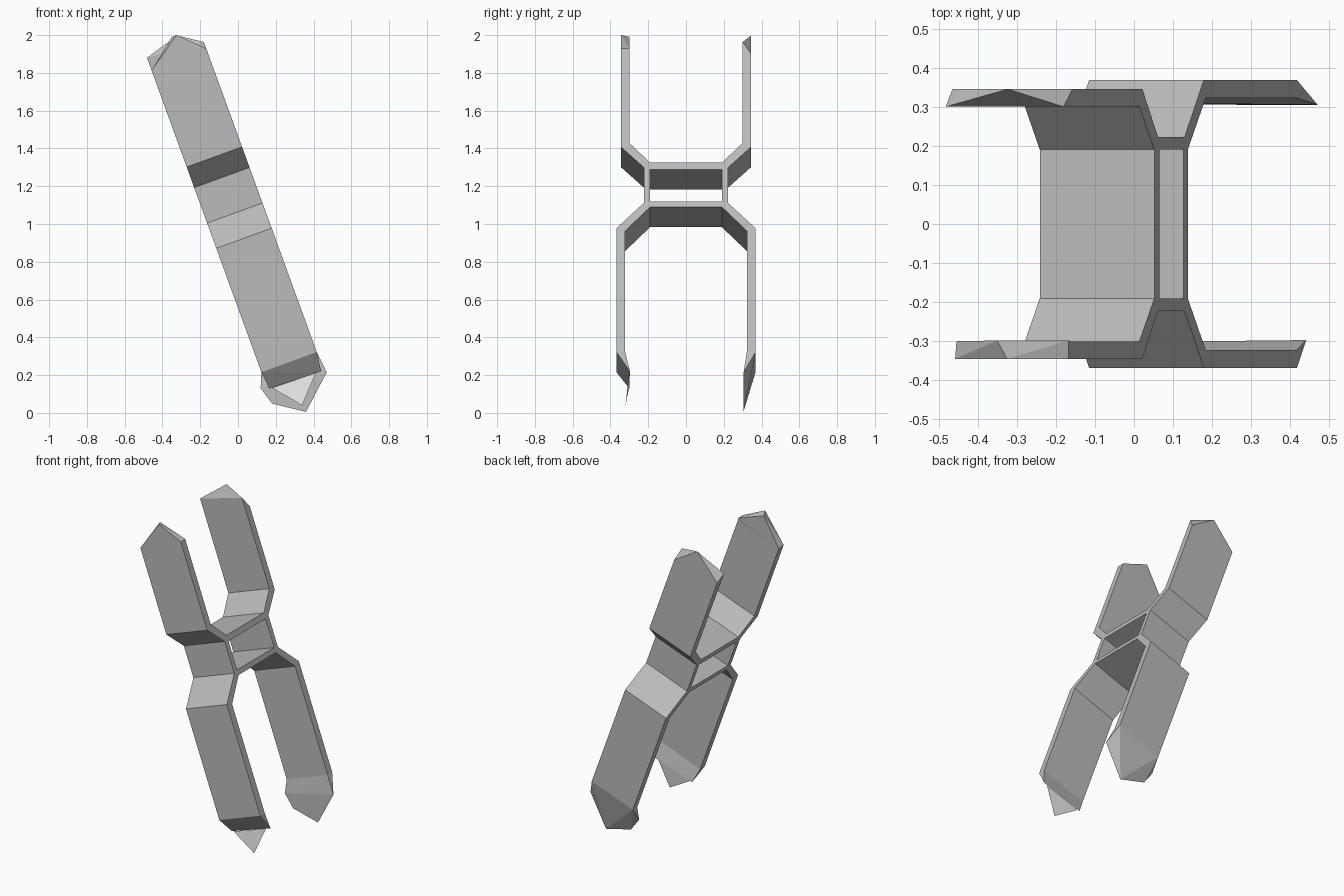
import bpy, bmesh, math
from mathutils import Vector

cube = bpy.data.objects.get("Cube")
if cube:
    bpy.data.objects.remove(cube)

LEAN = math.radians(20)
S0, S1 = 0.19, 0.502          # width of the band, across the lean


def material(name, value):
    mat = bpy.data.materials.new(name)
    mat.use_nodes = True
    color = (value, value, value, 1)
    mat.diffuse_color = color
    mat.node_tree.nodes["Principled BSDF"].inputs["Base Color"].default_value = color
    return mat


GREY = material("grey", 0.5)
WHITE = material("white", 0.9)


def place(s, y, t):
    """Leaning frame: s across the band, t along it."""
    c, n = math.cos(LEAN), math.sin(LEAN)
    return Vector((s * c - t * n, y, s * n + t * c))


def finish(name, bm, mat):
    bmesh.ops.recalc_face_normals(bm, faces=bm.faces)
    mesh = bpy.data.meshes.new(name)
    bm.to_mesh(mesh)
    bm.free()
    mesh.materials.append(mat)
    bpy.context.collection.objects.link(bpy.data.objects.new(name, mesh))


def prism(name, profile):
    """Extrude a (y, t) profile across the band."""
    bm = bmesh.new()
    face = bm.faces.new([bm.verts.new(place(S0, y, t)) for y, t in profile])
    ext = bmesh.ops.extrude_face_region(bm, geom=[face])["geom"]
    verts = [v for v in ext if isinstance(v, bmesh.types.BMVert)]
    bmesh.ops.translate(bm, verts=verts, vec=place(S1 - S0, 0, 0))
    finish(name, bm, GREY)


def tip(name, points):
    """Faceted prong end wrapped around (s, y, t) points."""
    bm = bmesh.new()
    verts = [bm.verts.new(place(*p)) for p in points]
    bmesh.ops.convex_hull(bm, input=verts)
    finish(name, bm, GREY)


def base(y0, y1, t):
    return [(s, y, t) for s in (S0, S1) for y in (y0, y1)]


# Bent side walls with their upper and lower prongs
for name, side, top, bottom in (("front_wall", -1, 1.85, 0.16),
                                ("back_wall", 1, 1.82, 0.16)):
    outline = [(0.345, top), (0.345, 1.316), (0.223, 1.2), (0.223, 1.0),
               (0.368, 0.858), (0.368, bottom), (0.322, bottom), (0.322, 0.843),
               (0.19, 0.977), (0.19, 1.227), (0.3, 1.338), (0.3, top)]
    prism(name, [(side * y, t) for y, t in outline])

# Two bars joining the walls
for name, low, high in (("upper_bar", 1.189, 1.227), ("lower_bar", 0.977, 1.009)):
    prism(name, [(-0.19, low), (0.19, low), (0.19, high), (-0.19, high)])

# Pointed upper ends
tip("front_upper_tip", base(-0.345, -0.3, 1.85) + [
    (S0, -0.345, 1.86), (S1, -0.345, 1.87), (S1, -0.298, 1.87),
    (0.379, -0.345, 1.991), (0.352, -0.298, 1.99)])
tip("back_upper_tip", base(0.345, 0.3, 1.82) + [
    (S0, 0.345, 1.88), (S1, 0.345, 1.84), (S0, 0.3, 1.931),
    (S1, 0.3, 1.907), (0.38, 0.345, 1.988)])

# Tapered lower ends
tip("front_lower_tip", base(-0.368, -0.322, 0.16) + [
    (0.2, -0.3, 0.065), (0.489, -0.297, 0.056)])
tip("back_lower_tip", base(0.368, 0.322, 0.16) + [
    (0.157, 0.308, 0.081), (0.186, 0.306, -0.015),
    (0.34, 0.304, -0.118), (0.515, 0.305, 0.041)])

# Thin pale point on the front lower end
bm = bmesh.new()
bm.faces.new([bm.verts.new(place(*p)) for p in (
    (0.214, -0.302, 0.063), (0.46, -0.302, 0.058), (0.333, -0.32, -0.079))])
finish("front_lower_point", bm, WHITE)
